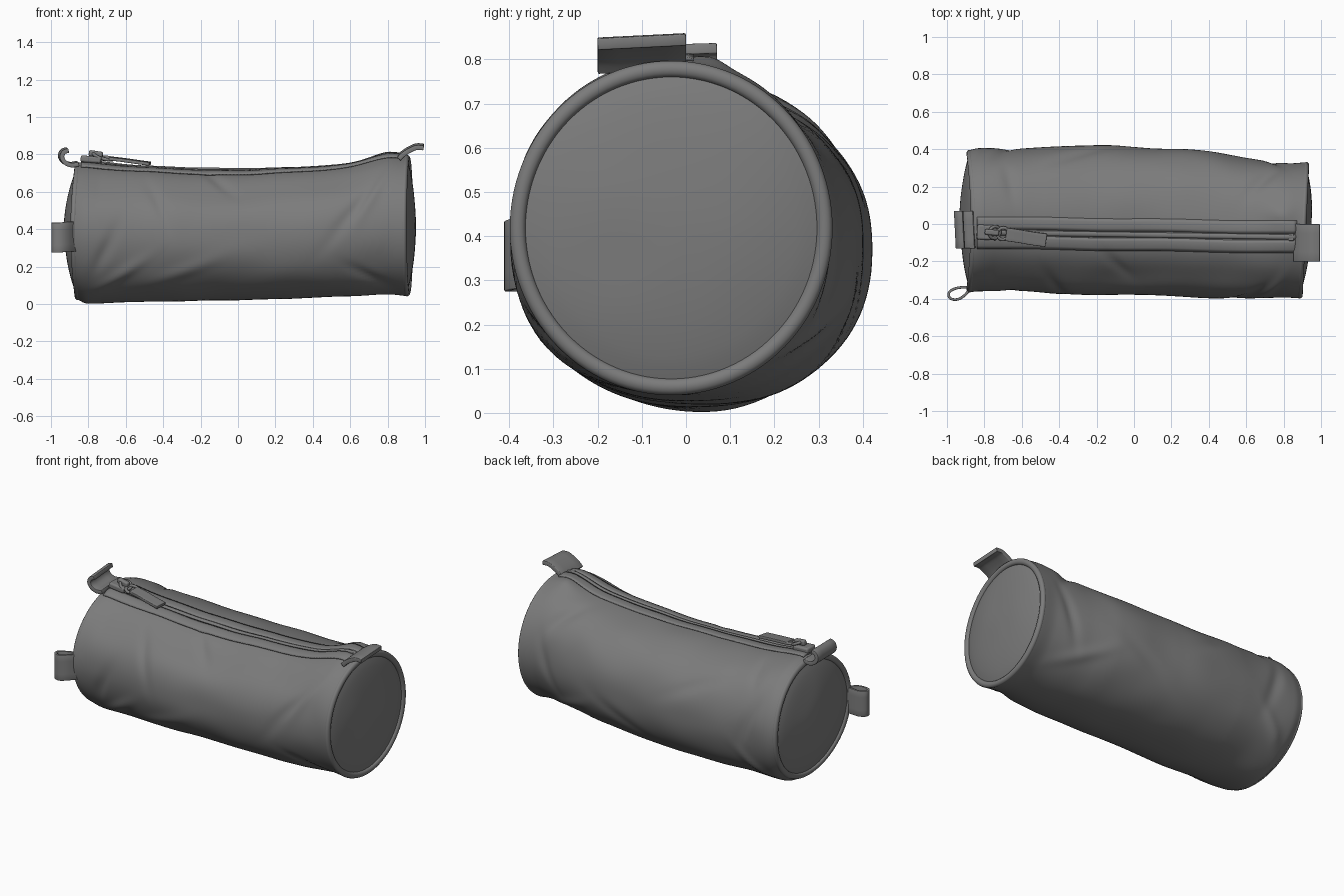
import bpy, bmesh, math
from mathutils import Vector, noise

cube = bpy.data.objects.get("Cube")
if cube:
    bpy.data.objects.remove(cube, do_unlink=True)

fabric = bpy.data.materials.new("grey fabric")
fabric.use_nodes = True
fabric.diffuse_color = (0.2, 0.2, 0.2, 1)
bsdf = fabric.node_tree.nodes["Principled BSDF"]
bsdf.inputs["Base Color"].default_value = (0.2, 0.2, 0.2, 1)
bsdf.inputs["Roughness"].default_value = 0.8


def finish(name, verts, faces, angle=50):
    me = bpy.data.meshes.new(name)
    me.from_pydata([tuple(v) for v in verts], [], faces)
    bm = bmesh.new()
    bm.from_mesh(me)
    bmesh.ops.recalc_face_normals(bm, faces=bm.faces)
    bm.to_mesh(me)
    bm.free()
    ob = bpy.data.objects.new(name, me)
    bpy.context.collection.objects.link(ob)
    me.materials.append(fabric)
    bpy.ops.object.select_all(action='DESELECT')
    ob.select_set(True)
    bpy.context.view_layer.objects.active = ob
    bpy.ops.object.shade_smooth_by_angle(angle=math.radians(angle))
    return ob


# Body cross-sections: x, bottom z, top z, front y, back y
SECTIONS = [
    (-0.855, 0.022, 0.755, -0.365, 0.395), (-0.81, 0.003, 0.762, -0.36, 0.405),
    (-0.6, 0.01, 0.738, -0.36, 0.405), (-0.3, 0.015, 0.722, -0.378, 0.42),
    (0.0, 0.02, 0.717, -0.378, 0.412), (0.4, 0.032, 0.727, -0.395, 0.39),
    (0.6, 0.045, 0.748, -0.4, 0.352), (0.8, 0.05, 0.8, -0.393, 0.325),
    (0.9, 0.042, 0.795, -0.397, 0.33)]
X0, X1 = SECTIONS[0][0], SECTIONS[-1][0]

# Cloth folds: x, angle round the body, slant, length, width, height
FOLDS = [
    (0.0, 42, 0, .8, .13, -.024), (0.79, 103, 0, .08, .05, .018),
    (-0.62, -35, 40, .16, .03, .013), (-0.70, -15, 65, .14, .03, -.012),
    (-0.42, 25, 110, .15, .03, -.010), (-0.10, 55, 125, .12, .03, -.010),
    (-0.28, -30, 25, .18, .04, .010), (0.62, 15, 48, .20, .035, -.012),
    (0.74, 30, 60, .14, .03, .012), (0.70, -45, 140, .14, .03, -.012),
    (0.68, 135, 60, .14, .035, -.016), (0.72, 185, 110, .16, .03, -.012),
    (0.60, 215, 35, .18, .035, .010), (-0.68, 170, 70, .16, .035, -.012),
    (-0.72, 215, 130, .15, .03, .012), (-0.3, 150, 30, .2, .04, -.008),
    (0.2, 200, 150, .2, .04, -.008), (-0.66, 120, 100, .1, .03, -.010)]


def section(x):
    """Cubic interpolation between the body cross-sections."""
    x = min(max(x, X0), X1)
    i = max(k for k in range(len(SECTIONS) - 1) if SECTIONS[k][0] <= x)
    a, b = SECTIONS[i], SECTIONS[i + 1]
    p, n = SECTIONS[max(i - 1, 0)], SECTIONS[min(i + 2, len(SECTIONS) - 1)]
    h = b[0] - a[0]
    t = (x - a[0]) / h
    out = []
    for k in range(1, 5):
        ma, mb = (b[k] - p[k]) / (b[0] - p[0]), (n[k] - a[k]) / (n[0] - a[0])
        out.append((2*t**3 - 3*t*t + 1) * a[k] + (t**3 - 2*t*t + t) * h * ma
                   + (3*t*t - 2*t**3) * b[k] + (t**3 - t*t) * h * mb)
    return out


def fold(x, ang):
    d = 0.006 * noise.noise(Vector((x * 4, math.cos(ang) * 2, math.sin(ang) * 2)))
    for fx, fa, slant, length, width, amp in FOLDS:
        da = (ang - math.radians(fa) + math.pi) % math.tau - math.pi
        dx, ds, s = x - fx, da * 0.38, math.radians(slant)
        along = dx * math.cos(s) + ds * math.sin(s)
        across = -dx * math.sin(s) + ds * math.cos(s)
        d += amp * math.exp(-(along / length) ** 2 - (across / width) ** 2)
    edge = min(x - X0, X1 - x) / 0.12
    return d * min(max(edge, 0), 1)


def squareness(x):
    """Round at the ends, slightly squared in the middle."""
    return 2 + 0.22 * min(max(min(x - X0, X1 - x) / 0.4, 0), 1)


def body_point(x, ang, scale=1.0, folds=True):
    """Angle 0 is the front, 90 degrees the top."""
    zb, zt, yf, yb = section(x)
    yc, zc, ry, rz = (yf + yb) / 2, (zb + zt) / 2, (yb - yf) / 2, (zt - zb) / 2
    d = fold(x, ang) if folds else 0
    e = 2 / squareness(x)
    c, s = (math.copysign(abs(v) ** e, v) for v in (math.cos(ang), math.sin(ang)))
    y = yc - (ry * scale + d) * c
    z = zc + (rz * scale + d) * s
    lean = min(max((x - 0.5) / 0.4, 0), 1)       # left end leans backwards
    bow = min(max((-0.5 - x) / 0.355, 0), 1)     # right end bows outwards
    x += 0.05 * lean * (y + 0.1) - 0.025 * bow * (1 - ((z - zc) / rz) ** 2)
    return Vector((x, y, z))


def top_point(x, y, lift):
    """Point on the upper surface at a given x and y."""
    zb, zt, yf, yb = section(x)
    c = ((yf + yb) / 2 - y) / ((yb - yf) / 2)
    c = math.copysign(abs(c) ** (squareness(x) / 2), c)
    p = body_point(x, math.acos(max(-1, min(1, c))))
    return Vector((x, y, p.z + lift))


def grid_faces(rows, cols, closed):
    return [(r * cols + c, r * cols + (c + 1) % cols,
             (r + 1) * cols + (c + 1) % cols, (r + 1) * cols + c)
            for r in range(rows - 1) for c in range(cols if closed else cols - 1)]


# Cloth tube
N, R = 112, 121
verts = [body_point(X0 + (X1 - X0) * r / (R - 1), math.tau * c / N)
         for r in range(R) for c in range(N)]
finish("body_tube", verts, grid_faces(R, N, True))


# End panels with piped rims
def end(name, x, side, dome):
    verts, rings = [], 12
    for r in range(rings):
        s = 0.93 * (1 - r / rings)
        for c in range(N):
            p = body_point(x, math.tau * c / N, s)
            wob = 0.008 * noise.noise(p * 5) * (1 - s)
            p.x += side * (dome * (1 - (s / 0.93) ** 2) ** 0.8 + wob)
            verts.append(p)
    faces = grid_faces(rings, N, True) + [tuple(range((rings - 1) * N, rings * N))]
    finish(name + "_end_panel", verts, faces)
    # Rounded piping swept round the edge
    verts, M = [], 12
    for c in range(N):
        for k in range(M):
            a = math.tau * k / M
            p = body_point(x, math.tau * c / N, 0.955 + 0.05 * math.cos(a))
            p.x += side * 0.016 * math.sin(a)
            verts.append(p)
    faces = grid_faces(N, M, True)
    faces += [((N - 1) * M + k, (N - 1) * M + (k + 1) % M, (k + 1) % M, k)
              for k in range(M)]
    finish(name + "_end_piping", verts, faces)


end("right", X0, -1, 0.048)
end("left", X1, 1, 0.045)


# Zip: back tape, front tape and the teeth between them
def zip_y(x):
    return -0.045 - 0.025 * (x + 0.85) / 1.7


def strip(name, y_in, y_out, lift, thick, wave=0.0):
    rows, cols, x0, x1 = 90, 5, -0.84, 0.87
    verts = []
    for r in range(rows):
        x = x0 + (x1 - x0) * r / (rows - 1)
        for c in range(cols):
            t = c / (cols - 1)
            y = zip_y(x) + y_in + (y_out - y_in) * t + wave * math.sin(x * 9)
            verts.append(top_point(x, y, lift + 0.004 * math.sin(math.pi * t)))
    ob = finish(name, verts, grid_faces(rows, cols, False), 40)
    mod = ob.modifiers.new("thickness", 'SOLIDIFY')
    mod.thickness, mod.offset = thick, 0


strip("zip_back_tape", 0.018, 0.085, 0.002, 0.008, 0.002)
strip("zip_front_tape", -0.018, -0.085, 0.003, 0.008, 0.002)
strip("zip_teeth", -0.012, 0.012, 0.002, 0.007)


# Ribbons: a path swept across a width vector
def ribbon(name, path, width, thick):
    pts = [Vector(p) for p in path]
    fine = []
    for i in range(len(pts) - 1):
        a, b = pts[i], pts[i + 1]
        p, n = pts[max(i - 1, 0)], pts[min(i + 2, len(pts) - 1)]
        for k in range(6):
            t = k / 6
            fine.append(0.5 * (2 * a + (b - p) * t + (2*p - 5*a + 4*b - n) * t * t
                               + (3*a - p - 3*b + n) * t ** 3))
    fine.append(pts[-1])
    w, cols = Vector(width), 5
    verts = [p + w * (c / (cols - 1)) for p in fine for c in range(cols)]
    ob = finish(name, verts, grid_faces(len(fine), cols, False))
    mod = ob.modifiers.new("thickness", 'SOLIDIFY')
    mod.thickness, mod.offset = thick, 0
    mod = ob.modifiers.new("soft edges", 'BEVEL')
    mod.width, mod.segments = 0.003, 2


ribbon("left_top_tab", [(0.86, -0.2, 0.775), (0.885, -0.2, 0.8), (0.92, -0.2, 0.822),
                        (0.955, -0.2, 0.836), (0.993, -0.2, 0.834)], (0, 0.2, 0.01), 0.026)
ribbon("right_top_tab", [(-0.85, -0.13, 0.748), (-0.89, -0.13, 0.742), (-0.925, -0.13, 0.757),
                         (-0.941, -0.13, 0.785), (-0.93, -0.13, 0.812),
                         (-0.905, -0.13, 0.82)], (-0.01, 0.2, 0.006), 0.024)
ribbon("side_loop", [(-0.86, -0.34, 0.28), (-0.91, -0.338, 0.28), (-0.955, -0.345, 0.275),
                     (-0.988, -0.365, 0.275), (-0.985, -0.395, 0.275), (-0.95, -0.404, 0.275),
                     (-0.91, -0.385, 0.28), (-0.865, -0.335, 0.28)], (0, 0, 0.16), 0.014)


# Zip slider, its rings and the pull tab
def block(name, loc, size, rot=(0, 0, 0)):
    bpy.ops.mesh.primitive_cube_add(size=1, location=loc, rotation=rot)
    ob = bpy.context.object
    ob.name, ob.scale = name, size
    bpy.ops.object.transform_apply(location=False, rotation=False, scale=True)
    ob.data.materials.append(fabric)
    mod = ob.modifiers.new("soft edges", 'BEVEL')
    mod.width, mod.segments = min(size) * 0.3, 3
    bpy.ops.object.shade_smooth_by_angle(angle=math.radians(50))


block("zip_slider", (-0.785, -0.045, 0.773), (0.11, 0.08, 0.035), (0, 0.08, -0.05))
block("zip_slider_bridge", (-0.76, -0.045, 0.802), (0.075, 0.03, 0.032), (0, 0.15, -0.1))
for i, (x, y, tilt) in enumerate([(-0.745, -0.045, 0.5), (-0.70, -0.052, 0.15)]):
    bpy.ops.mesh.primitive_torus_add(location=(x, y, 0.79 - i * 0.012), rotation=(0.2, tilt, 0),
                                     major_radius=0.032, minor_radius=0.009,
                                     major_segments=24, minor_segments=8)
    ring = bpy.context.object
    ring.name = "zip_ring_%d" % (i + 1)
    ring.data.materials.append(fabric)
    bpy.ops.object.shade_smooth_by_angle(angle=math.radians(50))
ribbon("zip_pull_tab", [(-0.69, -0.09, 0.776), (-0.62, -0.1, 0.768),
                        (-0.55, -0.112, 0.758), (-0.475, -0.122, 0.748)], (0.01, 0.07, 0.004), 0.018)
block("zip_end_stop", (0.84, -0.07, 0.802), (0.03, 0.04, 0.012))
